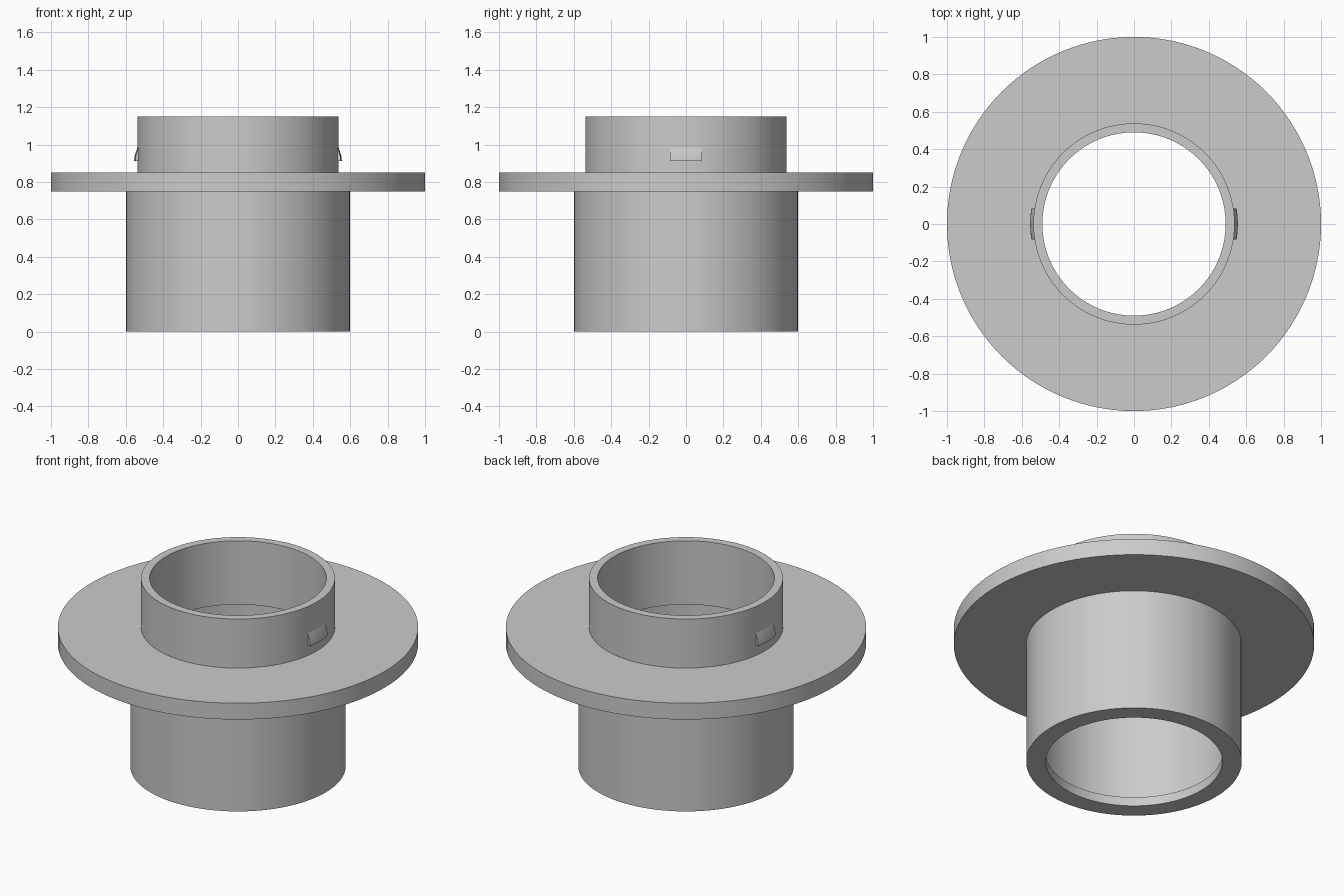
import bpy
import bmesh
import math
from mathutils import Matrix

cube = bpy.data.objects.get("Cube")
if cube:
    bpy.data.objects.remove(cube, do_unlink=True)

grey = bpy.data.materials.new("plain grey")
grey.use_nodes = True
colour = (0.6, 0.6, 0.6, 1)
grey.diffuse_color = colour
grey.node_tree.nodes["Principled BSDF"].inputs["Base Color"].default_value = colour


def revolve(name, profile, centre=0.0, sweep=math.tau, steps=128):
    """Spin a closed (radius, height) profile about z, capping partial sweeps."""
    bm = bmesh.new()
    verts = [bm.verts.new((r, 0, z)) for r, z in profile]
    face = bm.faces.new(verts)
    full = sweep >= math.tau
    start = centre if full else centre - sweep / 2
    bmesh.ops.rotate(bm, verts=verts, cent=(0, 0, 0),
                     matrix=Matrix.Rotation(start, 3, "Z"))
    if full:
        edges = list(face.edges)
        bmesh.ops.delete(bm, geom=[face], context="FACES_ONLY")
        geom = verts + edges
    else:
        geom = verts + list(face.edges) + [face]
        bmesh.ops.duplicate(bm, geom=geom)
    bmesh.ops.spin(bm, geom=geom, cent=(0, 0, 0), axis=(0, 0, 1),
                   angle=sweep, steps=steps, use_duplicate=False)
    bmesh.ops.remove_doubles(bm, verts=bm.verts, dist=0.0001)
    bmesh.ops.recalc_face_normals(bm, faces=bm.faces)
    mesh = bpy.data.meshes.new(name)
    bm.to_mesh(mesh)
    bm.free()
    mesh.materials.append(grey)
    obj = bpy.data.objects.new(name, mesh)
    bpy.context.collection.objects.link(obj)
    bpy.ops.object.select_all(action="DESELECT")
    obj.select_set(True)
    bpy.context.view_layer.objects.active = obj
    bpy.ops.object.shade_smooth_by_angle(angle=math.radians(20))
    return obj


# Flanged sleeve: lower tube, wide flange, narrower collar, relieved bore
revolve("flanged_sleeve", [
    (0.49, 0), (0.598, 0), (0.598, 0.75), (1, 0.75), (1, 0.85),
    (0.538, 0.85), (0.538, 1.15), (0.49, 1.15),
    (0.49, 0.76), (0.54, 0.76), (0.54, 0.055), (0.49, 0.055)])

# Small snap tabs on both sides of the collar
tab = [(0.53, 0.912), (0.555, 0.912), (0.554, 0.935), (0.538, 0.985), (0.53, 0.985)]
for name, angle in (("left_tab", 0), ("right_tab", math.pi)):
    revolve(name, tab, angle, math.radians(17.5), 8)
